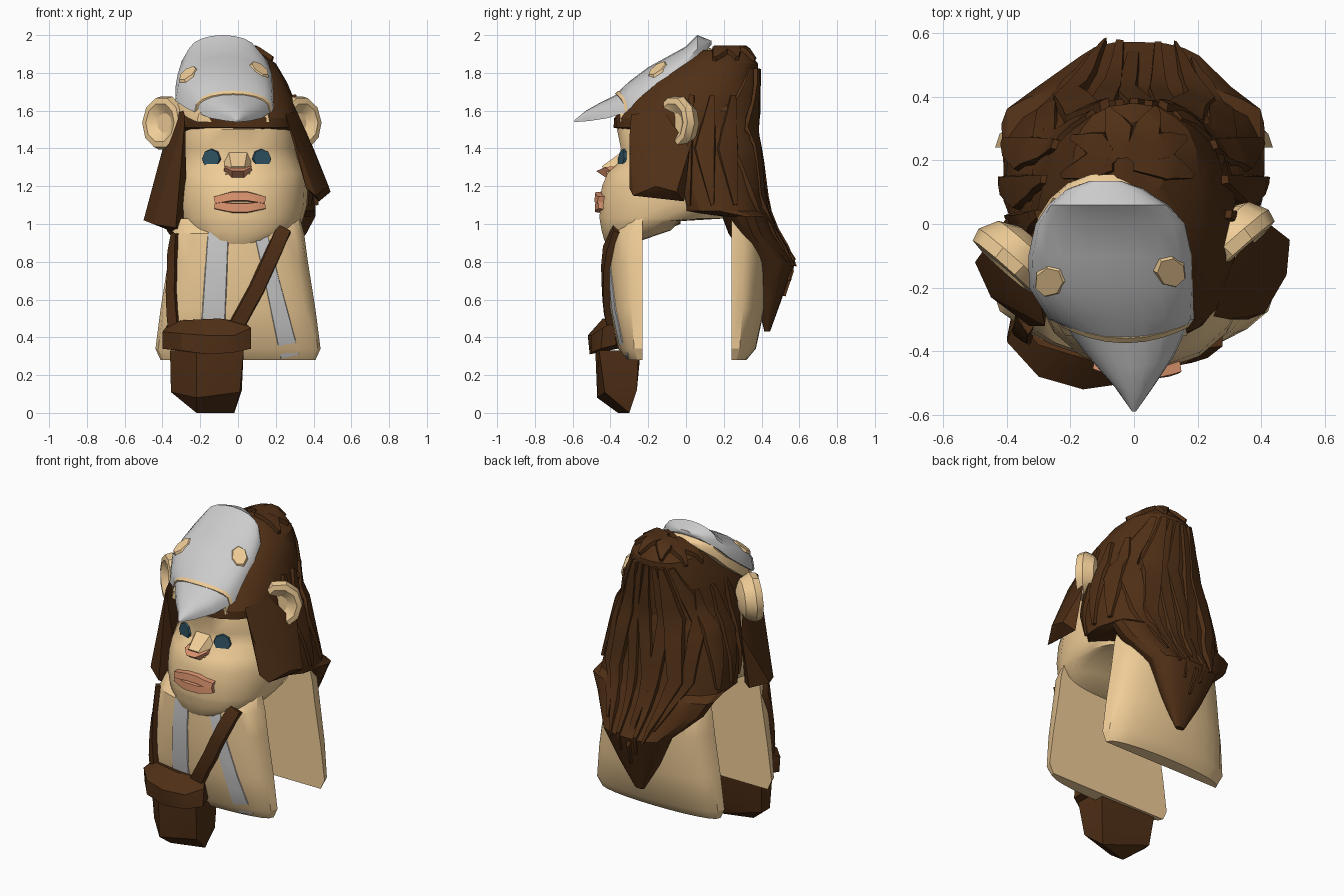
import bpy, bmesh, random
from math import sin, cos, pi, radians, copysign
from mathutils import Vector
from mathutils.bvhtree import BVHTree

random.seed(4)


def material(name, rgb):
    m = bpy.data.materials.new(name)
    m.diffuse_color = (*rgb, 1)
    return m


TAN = material("tan", (0.87, 0.61, 0.31))
BROWN = material("brown", (0.08, 0.029, 0.008))
SALMON = material("salmon", (0.72, 0.3, 0.16))
TEAL = material("teal", (0.026, 0.08, 0.115))


def finish(bm, name, mat=None, angle=30):
    bmesh.ops.recalc_face_normals(bm, faces=bm.faces)
    me = bpy.data.meshes.new(name)
    bm.to_mesh(me)
    bm.free()
    ob = bpy.data.objects.new(name, me)
    bpy.context.collection.objects.link(ob)
    if mat:
        me.materials.append(mat)
    bpy.ops.object.select_all(action='DESELECT')
    ob.select_set(True)
    bpy.context.view_layer.objects.active = ob
    if angle:
        bpy.ops.object.shade_smooth_by_angle(angle=radians(angle))
    return ob


def loft(name, rings, mat=None, angle=30):
    bm = bmesh.new()
    rows = [[bm.verts.new(p) for p in r] for r in rings]
    n = len(rows[0])
    for a, b in zip(rows, rows[1:]):
        for i in range(n):
            j = (i + 1) % n
            bm.faces.new((a[i], a[j], b[j], b[i]))
    bm.faces.new(rows[0])
    bm.faces.new(rows[-1])
    return finish(bm, name, mat, angle)


def hull(name, pts, mat):
    bm = bmesh.new()
    for p in pts:
        bm.verts.new(p)
    res = bmesh.ops.convex_hull(bm, input=bm.verts)
    bmesh.ops.delete(bm, geom=[g for g in res["geom_interior"] if isinstance(g, bmesh.types.BMVert)], context='VERTS')
    return finish(bm, name, mat, 25)


def spow(v, e):
    return copysign(abs(v) ** e, v)


def ring(z, cx, cy, rx, front, back, n=18, e=0.9, jit=0.0):
    # oval with separate front and back depths
    out = []
    for i in range(n):
        a = 2 * pi * i / n
        k = 1 + random.uniform(-jit, jit)
        ry = back if sin(a) > 0 else front
        out.append((cx + rx * k * spow(cos(a), e), cy + ry * k * spow(sin(a), e), z))
    return out


def tree(ob):
    return BVHTree.FromPolygons([v.co for v in ob.data.vertices], [p.vertices for p in ob.data.polygons])


def project(bvh, u, v, d):
    # shoot along axis d onto the surface; (u, v) are the two other coordinates
    d = Vector(d)
    flat = (lambda s: Vector((s, u, v)) if d.x else Vector((u, s, v)) if d.y else Vector((u, v, s)))
    sgn = d.x + d.y + d.z
    hit, nor, _, _ = bvh.ray_cast(flat(-3 * sgn), d)
    if hit is None:
        hit, nor, _, _ = bvh.find_nearest(flat(1.95 if d.z else -0.3 * sgn))
    return hit, nor


def ribbon(name, bvh, path, widths, h, d, mat=None, steps=3):
    # band laid on a surface, following a path seen along d
    pts = []
    for k in range(len(path) - 1):
        for s in range(steps):
            t = s / steps
            pts.append((Vector(path[k]).lerp(Vector(path[k + 1]), t), widths[k] * (1 - t) + widths[k + 1] * t))
    pts.append((Vector(path[-1]), widths[-1]))
    rings = []
    for i, (p, w) in enumerate(pts):
        t = (pts[min(i + 1, len(pts) - 1)][0] - pts[max(i - 1, 0)][0]).normalized()
        side = Vector((-t.y, t.x)) * w / 2
        row = []
        for s, o in ((-1, -0.012), (-0.8, h), (0, h), (0.8, h), (1, -0.012)):
            q = p + side * s
            hit, nor = project(bvh, q.x, q.y, d)
            row.append(hit - Vector(d) * o * 0.5 + nor * o * 0.5)
        rings.append(row)
    return loft(name, rings, mat)


def disc(name, bvh, u, v, d, r, stretch, mat, n=8, depth=0.024):
    hit, nor = project(bvh, u, v, d)
    bm = bmesh.new()
    bmesh.ops.create_cone(bm, cap_ends=True, segments=n, radius1=r, radius2=r * 0.85, depth=depth)
    bmesh.ops.scale(bm, vec=(1, stretch, 1), verts=bm.verts)
    q = nor.to_track_quat('Z', 'Y')
    for w in bm.verts:
        w.co = q @ w.co + hit
    return finish(bm, name, mat, 0)


FRONT, BACK, DOWN = (0, 1, 0), (0, -1, 0), (0, 0, -1)

# Head
head = loft("head", [ring(*r) for r in (
    (0.89, 0, -0.36, 0.11, 0.06, 0.03), (0.915, 0.01, -0.3, 0.2, 0.135, 0.07), (0.965, 0.02, -0.2, 0.28, 0.25, 0.12),
    (1.015, 0.02, -0.13, 0.32, 0.33, 0.1), (1.03, 0.02, -0.12, 0.325, 0.342, 0.34),
    (1.1, 0.02, -0.1, 0.345, 0.36, 0.36), (1.2, 0.02, -0.06, 0.35, 0.39, 0.38),
    (1.27, 0.02, -0.04, 0.345, 0.38, 0.36), (1.33, 0.01, -0.02, 0.325, 0.335, 0.35), (1.4, 0, 0, 0.315, 0.35, 0.35),
    (1.5, 0, 0, 0.31, 0.37, 0.35), (1.6, 0, 0, 0.27, 0.3, 0.3))], TAN, 40)
face = tree(head)
for side, x in (("left", -0.14), ("right", 0.125)):
    disc(side + "_eye", face, x, 1.345, FRONT, 0.058, 1, TEAL)
hull("nose_bridge", [(sx * w, y, z) for sx in (-1, 1) for w, y, z in
     ((0.05, -0.33, 1.39), (0.08, -0.4, 1.24), (0.035, -0.445, 1.305), (0.085, -0.34, 1.31))], TAN)
hull("nose_tip", [(sx * w, y, z) for sx in (-1, 1) for w, y, z in
     ((0.08, -0.36, 1.26), (0.07, -0.36, 1.31), (0.07, -0.43, 1.3), (0.03, -0.475, 1.28), (0.035, -0.4, 1.23))], SALMON)
ribbon("upper_lip", face, [(-0.12, 1.125), (-0.03, 1.145), (0.05, 1.145), (0.14, 1.125)], [0.045, 0.055, 0.055, 0.045], 0.032, FRONT, SALMON)
ribbon("lower_lip", face, [(-0.12, 1.1), (-0.03, 1.085), (0.05, 1.085), (0.14, 1.1)], [0.045, 0.055, 0.055, 0.045], 0.026, FRONT, SALMON)

# Ears: dished discs facing forward and outward
for side, s, c in (("left", -1, (-0.39, -0.115, 1.535)), ("right", 1, (0.325, -0.055, 1.535))):
    q = Vector((s * 0.66, -0.75, 0.05)).to_track_quat('Z', 'Y')
    rows = [[q @ Vector((r * cos(a * pi / 5), r * sin(a * pi / 5) * 1.05, h)) + Vector(c) for a in range(10)]
            for r, h in ((0.05, -0.1), (0.11, -0.07), (0.14, -0.01), (0.13, 0.03), (0.1, 0.035), (0.05, 0.0))]
    loft(side + "_ear", rows, TAN, 35)


# Front and back body panels: flat inside, bowed outside
def panel(name, y0, s):
    rows = []
    for z, hx, d in ((0.28, 0.41, 0.08), (0.34, 0.437, 0.13), (0.55, 0.41, 0.175),
                     (0.8, 0.37, 0.195), (0.95, 0.35, 0.19), (1.03, 0.33, 0.1)):
        rows.append([(hx * cos(pi * i / 12), y0 + s * d * sin(pi * i / 12) ** 0.8, z) for i in range(13)])
    return loft(name, rows, TAN)


chest = tree(panel("front_panel", -0.23, -1))
panel("back_panel", 0.24, 1)
ribbon("left_stripe", chest, [(-0.135, 0.4), (-0.105, 0.95)], [0.15, 0.13], 0.005, FRONT, steps=6)
ribbon("right_stripe", chest, [(0.275, 0.3), (0.18, 0.7), (0.12, 0.95)], [0.12, 0.09, 0.08], 0.005, FRONT, steps=5)

# Strap and bag, the bag wrapping round the left of the chest
ribbon("right_strap", chest, [(-0.02, 0.44), (0.1, 0.66), (0.24, 0.97)], [0.09, 0.09, 0.09], 0.035, FRONT, BROWN)
ribbon("left_strap", chest, [(-0.34, 0.44), (-0.35, 0.65), (-0.335, 0.95)], [0.06, 0.05, 0.04], 0.035, FRONT, BROWN)
hull("bag_body", [(-0.36, -0.35, 0.33), (0.03, -0.46, 0.33), (-0.22, -0.48, 0.33), (-0.36, -0.24, 0.33), (0.03, -0.25, 0.33),
     (-0.355, -0.33, 0.11), (0.01, -0.43, 0.11), (-0.22, -0.47, 0.08), (-0.22, -0.36, 0), (-0.02, -0.3, 0),
     (-0.34, -0.27, 0.1), (0.02, -0.26, 0.12)], BROWN)
hull("bag_flap", [(-0.4, -0.36, 0.34), (-0.4, -0.37, 0.43), (-0.38, -0.26, 0.36), (-0.37, -0.3, 0.47), (-0.3, -0.48, 0.33),
     (-0.3, -0.48, 0.42), (-0.16, -0.51, 0.31), (-0.16, -0.52, 0.41), (-0.02, -0.5, 0.32), (-0.02, -0.5, 0.41), (0.07, -0.45, 0.34),
     (0.07, -0.44, 0.45), (0.05, -0.37, 0.36), (0.03, -0.38, 0.48), (-0.3, -0.38, 0.49), (-0.1, -0.44, 0.5)], BROWN)

# Hair: one mass from the crown to the tail
hair_mass = loft("hair", [ring(*r, r[-1], n=20, e=0.85, jit=0.025) for r in (
    (1.92, 0.02, 0.2, 0.08, 0.12), (1.85, 0, 0.15, 0.2, 0.23), (1.75, 0, 0.08, 0.26, 0.3),
    (1.65, 0, 0.03, 0.3, 0.35), (1.56, 0, -0.005, 0.32, 0.38), (1.51, 0, 0, 0.33, 0.375),
    (1.47, 0, 0.1, 0.35, 0.275), (1.25, 0, 0.12, 0.4, 0.285), (1.07, 0, 0.17, 0.42, 0.26),
    (1.04, 0, 0.315, 0.41, 0.125), (0.95, 0, 0.35, 0.36, 0.125), (0.8, 0.02, 0.45, 0.22, 0.125), (0.6, 0.02, 0.44, 0.13, 0.065),
    (0.43, 0.02, 0.43, 0.03, 0.015))], BROWN, 25)
hair = tree(hair_mass)
# Back strands
for i in range(7):
    x = -0.27 + 0.09 * i
    w = random.uniform(0.08, 0.13)
    wob = random.uniform(-0.03, 0.03)
    ribbon(f"back_strand_{i}", hair, [(x * 0.5, 1.82), (x * 0.95 + wob, 1.5), (x * 1.1 - wob, 1.15), (x * 0.6 + 0.02, 0.62 + 0.9 * abs(x))],
           [0.03, w, w * 0.8, 0.01], random.uniform(0.012, 0.03), BACK, BROWN, 4)
# Side strands
for s in (-1, 1):
    for i, y in enumerate((-0.02, 0.1, 0.22)):
        ribbon(f"side_strand_{i}_{s}", hair, [(y * 0.9 + 0.05, 1.68), (y, 1.4), (y + 0.04, 1.1)],
               [0.03, 0.12, 0.02], 0.02, (-s, 0, 0), BROWN, 4)
# Crown tuft
for i, (x, y) in enumerate(((-0.22, 0.15), (-0.19, 0.27), (-0.08, 0.36), (0.07, 0.36), (0.16, 0.27), (0.18, 0.15))):
    ribbon(f"crown_lock_{i}", hair, [(-0.03 + x * 0.15, 0.17 + y * 0.1), (x * 0.6, 0.1 + y * 0.55), (x, y)],
           [0.04, 0.1, 0.02], 0.025, DOWN, BROWN)
# Side locks framing the face
hull("left_lock", [(-0.29, -0.27, 1.6), (-0.28, -0.32, 1.57), (-0.35, -0.08, 1.58), (-0.31, -0.31, 1.3), (-0.33, -0.32, 0.98),
     (-0.27, -0.2, 0.93), (-0.5, -0.12, 1.02), (-0.45, -0.23, 1.0), (-0.42, -0.03, 1.0), (-0.4, 0.02, 1.35)], BROWN)
hull("right_lock", [(0.25, -0.29, 1.58), (0.31, -0.12, 1.6), (0.3, -0.3, 1.45), (0.36, -0.3, 1.19), (0.41, -0.28, 1.15),
     (0.48, -0.16, 1.2), (0.49, -0.05, 1.17), (0.43, -0.01, 1.12), (0.4, 0.02, 1.4)], BROWN)


# Bird-skull hat: arched sections from beak tip to the back
def arch(y, cx, hw, top, rim, sweep=0.0):
    return [(cx + hw * cos(pi * i / 10), y + sweep * cos(pi * i / 10) ** 2, rim + (top - rim) * sin(pi * i / 10) ** 0.7)
            for i in range(11)]


BEAK = [(-0.59, 0, 0.006, 1.55, 1.54), (-0.53, 0, 0.06, 1.6, 1.545), (-0.45, -0.01, 0.135, 1.645, 1.56),
        (-0.37, -0.025, 0.195, 1.685, 1.59)]
DOME = [(-0.37, -0.025, 0.198, 1.69, 1.59), (-0.3, -0.04, 0.228, 1.755, 1.61), (-0.2, -0.068, 0.262, 1.83, 1.65),
        (-0.1, -0.07, 0.262, 1.885, 1.72), (0, -0.07, 0.24, 1.94, 1.8), (0.06, -0.08, 0.19, 2.0, 1.87),
        (0.11, -0.09, 0.12, 1.98, 1.92), (0.135, -0.09, 0.05, 1.97, 1.95)]
loft("skull_beak", [arch(*r, 0.05 * i / 3) for i, r in enumerate(BEAK)], None, 45)
dome = loft("skull_dome", [arch(*r, 0.05 * (i == 0)) for i, r in enumerate(DOME)], None, 40)
loft("skull_band", [arch(y, -0.027, w, z, 1.595, 0.05) for y, w, z in ((-0.375, 0.198, 1.69), (-0.36, 0.208, 1.706))], TAN)
loft("skull_lining", [arch(y + 0.02, cx, hw * 0.97, t - 0.05, r - 0.05) for y, cx, hw, t, r in DOME], TAN)
for side, x, y in (("left", -0.265, -0.18), ("right", 0.115, -0.15)):
    disc(side + "_socket", tree(dome), x, y, DOWN, 0.05, 1.4, TAN, 7, 0.014)
